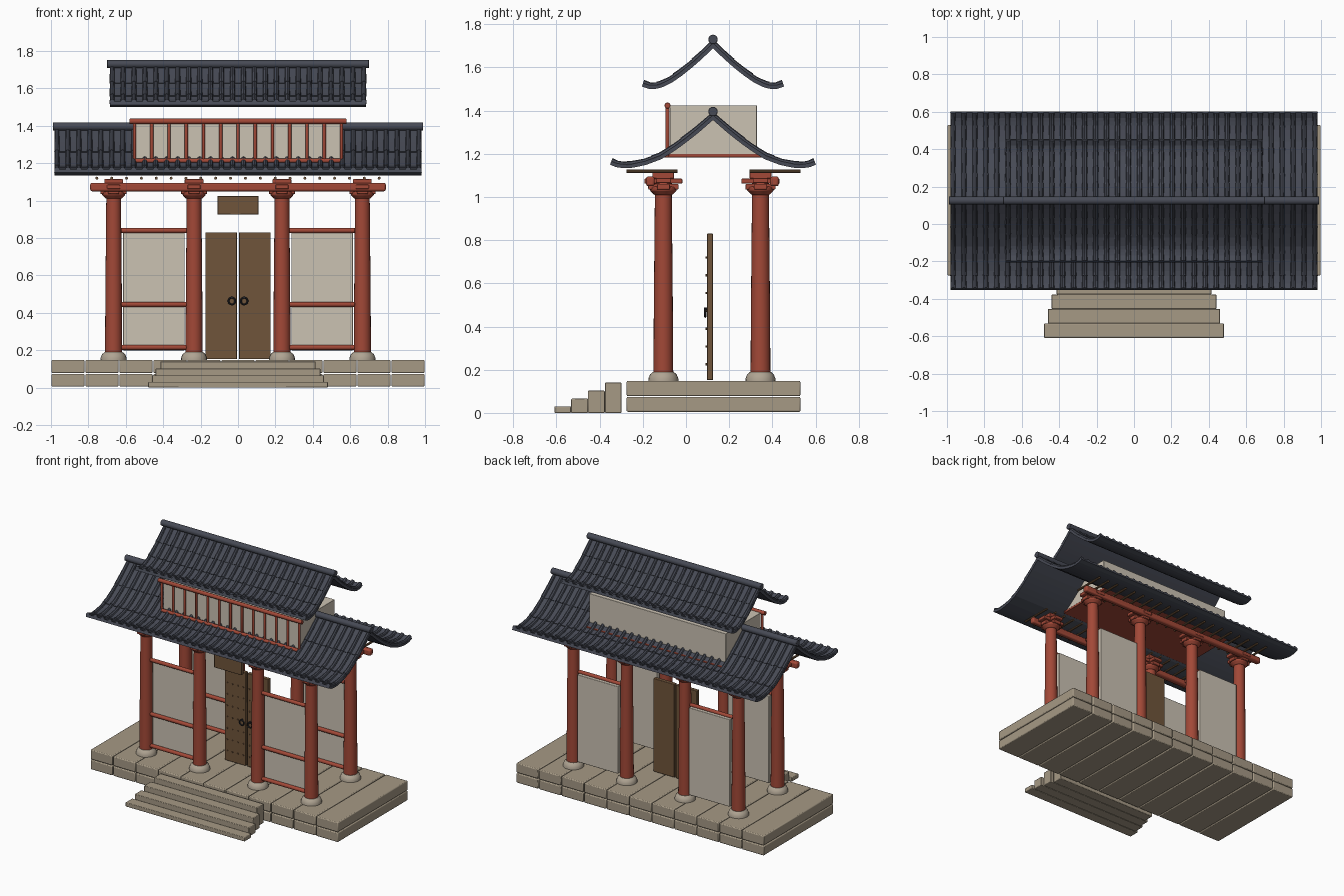
import bpy, bmesh, math
from mathutils import Matrix, Vector

if "Cube" in bpy.data.objects:
    bpy.data.objects.remove(bpy.data.objects["Cube"], do_unlink=True)


def material(name, rgb):
    m = bpy.data.materials.new(name)
    m.use_nodes = True
    m.diffuse_color = (*rgb, 1)
    m.node_tree.nodes["Principled BSDF"].inputs["Base Color"].default_value = (*rgb, 1)
    return m


SLATE = material("slate tile", (0.062, 0.068, 0.09))
RED = material("red lacquer", (0.36, 0.065, 0.038))
WOOD = material("brown wood", (0.16, 0.09, 0.043))
PLASTER = material("cream plaster", (0.6, 0.54, 0.45))
STONE = material("paving stone", (0.38, 0.32, 0.235))
PALE = material("pale stone", (0.43, 0.37, 0.29))
IRON = material("black iron", (0.02, 0.02, 0.025))

AXIS = {"x": Matrix.Rotation(math.pi / 2, 4, "Y"), "y": Matrix.Rotation(math.pi / 2, 4, "X"),
        "z": Matrix.Identity(4)}


def box(bm, x, y, z):
    """Box from three (low, high) ranges."""
    r = (x, y, z)
    mid = Vector([(a + b) / 2 for a, b in r])
    size = [b - a for a, b in r]
    bmesh.ops.create_cube(bm, size=1, matrix=Matrix.Translation(mid) @ Matrix.Diagonal((*size, 1)))


def rod(bm, centre, length, r, axis="z", r_top=None, sides=12):
    bmesh.ops.create_cone(bm, cap_ends=True, segments=sides, radius1=r,
                          radius2=r if r_top is None else r_top, depth=length,
                          matrix=Matrix.Translation(centre) @ AXIS[axis])


def loft(bm, rings, cap=True):
    """Skin closed rings of points."""
    vs = [[bm.verts.new(p) for p in ring] for ring in rings]
    n = len(vs[0])
    for a, b in zip(vs, vs[1:]):
        for i in range(n):
            bm.faces.new((a[i], a[(i + 1) % n], b[(i + 1) % n], b[i]))
    if cap:
        bm.faces.new(vs[0][::-1])
        bm.faces.new(vs[-1])


def lathe(bm, x, y, profile, sides=20):
    loft(bm, [[(x + r * math.cos(k * math.tau / sides), y + r * math.sin(k * math.tau / sides), z)
               for k in range(sides)] for r, z in profile])


def finish(bm, name, mat, bevel=0):
    bmesh.ops.recalc_face_normals(bm, faces=bm.faces)
    me = bpy.data.meshes.new(name)
    bm.to_mesh(me)
    bm.free()
    me.materials.append(mat)
    me.polygons.foreach_set("use_smooth", [True] * len(me.polygons))
    me.set_sharp_from_angle(angle=math.radians(35))
    ob = bpy.data.objects.new(name, me)
    bpy.context.scene.collection.objects.link(ob)
    if bevel:
        mod = ob.modifiers.new("soft edges", "BEVEL")
        mod.width, mod.segments, mod.limit_method = bevel, 2, "ANGLE"
    return ob


MID = 0.125                      # roof centre line
ROWS_Y = (-0.105, 0.345)         # column rows
COLS_X = (-0.665, -0.235, 0.235, 0.665)

# Platform: two courses of long slabs
bm = bmesh.new()
pitch = 2 / 11
for i in range(11):
    x = -1 + i * pitch
    for z in ((0.005, 0.074), (0.078, 0.148)):
        box(bm, (x + 0.003, x + pitch - 0.003), (-0.275, 0.53), z)
finish(bm, "platform", STONE, 0.006)

# Entrance steps
bm = bmesh.new()
for i, (half, top) in enumerate(((0.48, 0.03), (0.46, 0.066), (0.44, 0.103), (0.415, 0.14))):
    y = -0.61 + i * 0.078
    box(bm, (-half, half), (y, y + 0.078), (0, top))
finish(bm, "front_steps", STONE, 0.004)

# Columns, footings and brackets
feet, shafts, caps = bmesh.new(), bmesh.new(), bmesh.new()
for x in COLS_X:
    for y in ROWS_Y:
        lathe(feet, x, y, [(0.07, 0.146), (0.069, 0.16), (0.062, 0.178), (0.048, 0.19)])
        lathe(shafts, x, y, [(0.046, 0.186), (0.044, 0.5), (0.039, 1.03)])
        lathe(caps, x, y, [(0.042, 1.01), (0.062, 1.03), (0.062, 1.045), (0.04, 1.05), (0.04, 1.065)])
        for hx, hy, z in ((0.07, 0.03, (1.035, 1.06)), (0.03, 0.07, (1.035, 1.06)),
                          (0.088, 0.035, (1.064, 1.087)), (0.035, 0.088, (1.062, 1.085)),
                          (0.05, 0.05, (1.085, 1.115))):
            box(caps, (x - hx, x + hx), (y - hy, y + hy), z)
finish(feet, "column_footings", PALE)
finish(shafts, "columns", RED)
finish(caps, "column_brackets", RED, 0.004)

# Long tie beams, outside each column row
bm = bmesh.new()
for y in (-0.165, 0.41):
    box(bm, (-0.79, 0.79), (y - 0.02, y + 0.02), (1.05, 1.095))
finish(bm, "tie_beams", RED, 0.01)

# Rafters under the eaves
bm = bmesh.new()
for i in range(20):
    for y in (-0.157, 0.412):
        rod(bm, (-0.755 + i * 1.51 / 19, y, 1.12), 0.235, 0.008, "y", sides=8)
finish(bm, "rafters", WOOD)

# Side wall panels with rails on their front
panels, rails = bmesh.new(), bmesh.new()
for y in ROWS_Y:
    for s in (-1, 1):
        cx = s * 0.45
        box(panels, (cx - 0.165, cx + 0.165), (y, y + 0.03), (0.2, 0.835))
        for z in (0.215, 0.445, 0.84):
            rod(rails, (cx, y - 0.006, z), 0.35, 0.014, "x")
finish(panels, "wall_panels", PLASTER, 0.003)
finish(rails, "wall_rails", RED, 0.003)

# Double door with studs and ring handles
leaves, studs, rings = bmesh.new(), bmesh.new(), bmesh.new()
for s in (-1, 1):
    lo, hi = sorted((s * 0.006, s * 0.175))
    box(leaves, (lo, hi), (0.097, 0.125), (0.152, 0.83))
    for i in range(4):
        for j in range(7):
            rod(studs, (s * (0.025 + i * 0.043), 0.095, 0.225 + j * 0.0825), 0.008, 0.005, "y", sides=8)
    path = [k * math.tau / 16 for k in range(17)]
    loft(rings, [[((s * 0.033) + (0.018 + 0.005 * math.cos(b)) * math.cos(a),
                   0.089 + 0.005 * math.sin(b), 0.463 + (0.018 + 0.005 * math.cos(b)) * math.sin(a))
                  for b in path[:-1:2]] for a in path], cap=False)
    rod(rings, (s * 0.033, 0.091, 0.482), 0.016, 0.007, "y", sides=8)
bmesh.ops.remove_doubles(rings, verts=rings.verts, dist=0.0001)
finish(leaves, "door_leaves", WOOD, 0.003)
finish(studs, "door_studs", WOOD)
finish(rings, "door_rings", IRON)

# Blank plaque above the door
bm = bmesh.new()
box(bm, (-0.11, 0.11), (-0.12, -0.09), (0.925, 1.025))
finish(bm, "plaque", WOOD, 0.004)

# Upper storey: floor, room and balustrade
bm = bmesh.new()
box(bm, (-0.555, 0.555), (-0.1, 0.368), (1.183, 1.2))
finish(bm, "upper_floor", RED, 0.003)
bm = bmesh.new()
box(bm, (-0.55, 0.55), (-0.075, 0.328), (1.195, 1.425))
finish(bm, "upper_room", PLASTER, 0.002)
bm = bmesh.new()
rod(bm, (0, -0.086, 1.424), 1.16, 0.014, "x")
rod(bm, (0, -0.09, 1.213), 1.1, 0.012, "x")
for i in range(13):
    rod(bm, (-0.553 + i * 1.106 / 12, -0.086, 1.305), 0.23, 0.009, sides=10)
finish(bm, "balustrade", RED, 0.002)


def along(points, t):
    """Point and upward normal on a half roof profile, t from 0 to 1."""
    f = min(t, 0.9999) * (len(points) - 1)
    i = int(f)
    a, b = Vector(points[i]), Vector(points[i + 1])
    d = (b - a).normalized()
    return a.lerp(b, f - i), Vector((-d.y, d.x))


def roof(name, points, half, ribs, ridge_z, ridge_half, rows=4, steps=4):
    sheet, tubes = bmesh.new(), bmesh.new()
    # each tile row swells towards its lower edge
    samples = [((r + k / steps) / rows, k / steps) for r in range(rows) for k in range(steps + 1)]
    for s in (-1, 1):
        def place(x, p):
            return (x, MID + s * p.x, p.y)
        top, under = [], []
        for t, swell in samples:
            p, n = along(points, t)
            top.append(p + n * 0.005 * swell)
            under.append(p - n * 0.014)
        outline = top + under[::-1]
        # sheet cross-section pushed across the width
        for a, b, c, d in zip(top, top[1:], under[1:], under):
            loft(sheet, [[place(x, q) for q in (a, b, c, d)] for x in (-half, half)])
        for i in range(ribs):
            x = -half + 0.012 + i * (2 * half - 0.024) / (ribs - 1)
            loops = []
            for t, swell in samples:
                p, n = along(points, t)
                r = 0.0115 + 0.003 * swell
                loops.append([place(x + r * math.cos(k * math.tau / 8),
                                    p + n * (0.004 + r * math.sin(k * math.tau / 8))) for k in range(8)])
            loft(tubes, loops)
    finish(sheet, name + "_pan_tiles", SLATE)
    finish(tubes, name + "_cover_tiles", SLATE)
    ridge = bmesh.new()
    rod(ridge, (0, MID, ridge_z), 2 * ridge_half, 0.022, "x", sides=16)
    finish(ridge, name + "_ridge", SLATE, 0.003)


# Lower and upper roofs, profiles run from ridge to upturned eave
roof("lower_roof", [(0, 1.375), (0.08, 1.305), (0.16, 1.243), (0.24, 1.19), (0.32, 1.16),
                    (0.39, 1.147), (0.44, 1.15), (0.472, 1.163)], 0.98, 34, 1.396, 0.99)
roof("upper_roof", [(0, 1.71), (0.05, 1.66), (0.1, 1.615), (0.15, 1.575), (0.2, 1.54),
                    (0.25, 1.517), (0.29, 1.513), (0.325, 1.525)], 0.685, 24, 1.73, 0.7)
